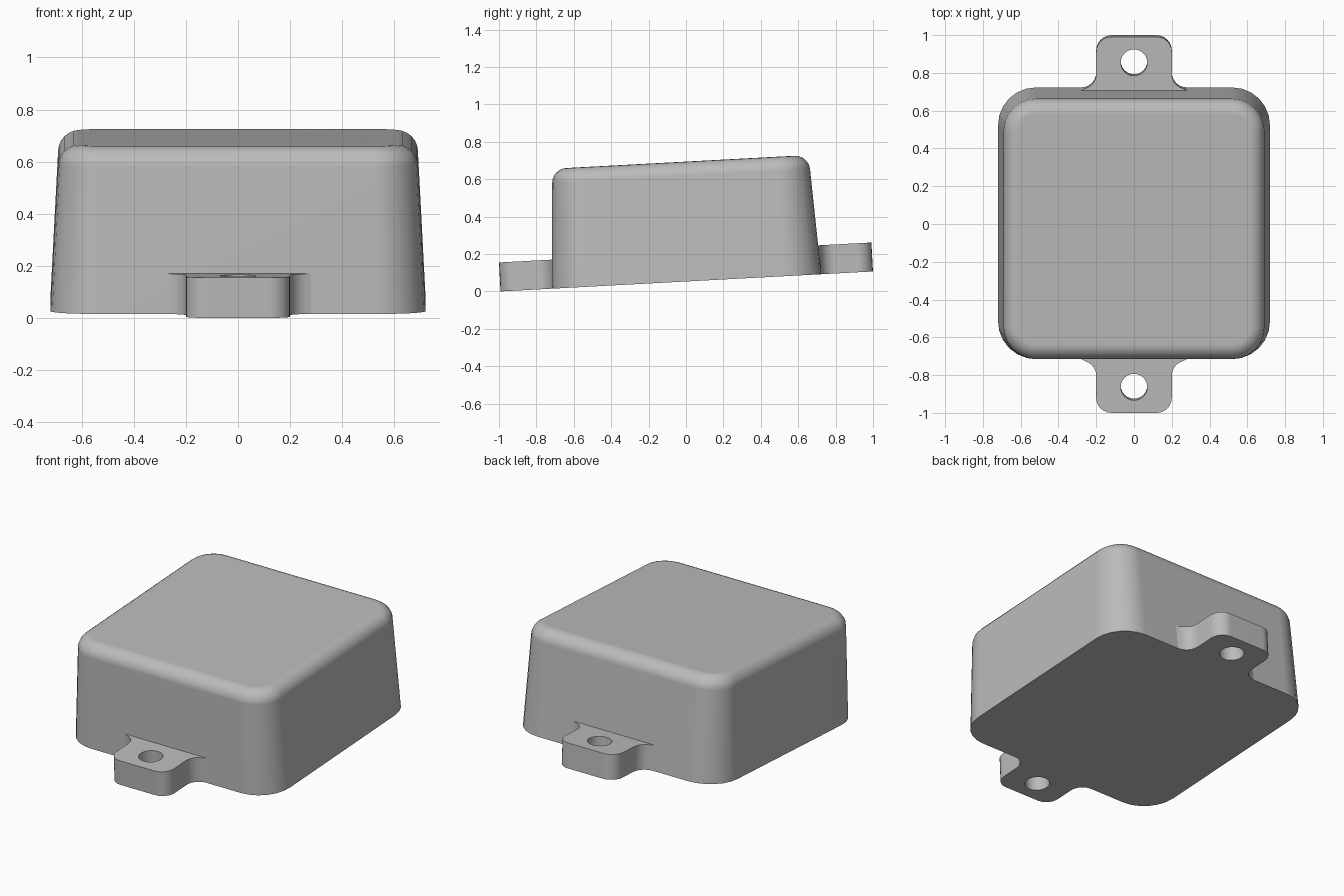
import bpy, bmesh
from math import radians, tan, sin, cos, pi
from mathutils import Matrix, Vector

cube = bpy.data.objects.get("Cube")
if cube:
    bpy.data.objects.remove(cube, do_unlink=True)

# Main dimensions, measured square to the sloping base
HALF, CORNER, HEIGHT, FILLET = 0.72, 0.2, 0.64, 0.08
DRAFT, TILT = radians(3), radians(3.07)
REACH, TAB_HALF, TAB_HEIGHT, TAB_ROUND = 0.997, 0.2, 0.155, 0.08
HOLE_Y, HOLE_RADIUS = 0.86, 0.07
tilt = Matrix.Translation((0, 0.004, REACH * sin(TILT))) @ Matrix.Rotation(TILT, 4, "X")

grey = bpy.data.materials.new("plain grey")
grey.use_nodes = True
grey.diffuse_color = (0.5, 0.5, 0.5, 1)
grey.node_tree.nodes["Principled BSDF"].inputs["Base Color"].default_value = (0.5, 0.5, 0.5, 1)


def arc(cx, cy, r, start, end, steps=6):
    angles = [radians(start + (end - start) * i / steps) for i in range(steps + 1)]
    return [(cx + r * cos(a), cy + r * sin(a)) for a in angles]


def finish(bm, name, matrix):
    bmesh.ops.recalc_face_normals(bm, faces=bm.faces)
    bm.transform(matrix)
    bmesh.ops.recalc_face_normals(bm, faces=bm.faces)
    mesh = bpy.data.meshes.new(name)
    bm.to_mesh(mesh)
    bm.free()
    mesh.materials.append(grey)
    obj = bpy.data.objects.new(name, mesh)
    bpy.context.collection.objects.link(obj)
    bpy.ops.object.select_all(action="DESELECT")
    obj.select_set(True)
    bpy.context.view_layer.objects.active = obj
    bpy.ops.object.shade_smooth_by_angle(angle=radians(30))
    normals = obj.modifiers.new("flat face normals", "WEIGHTED_NORMAL")
    normals.keep_sharp = True
    return obj


# Housing: rounded square rings following a drafted wall and a top fillet
def rounded_square(bm, inset, z):
    c, r = HALF - CORNER, CORNER - inset
    points = []
    for i, (sx, sy) in enumerate([(1, 1), (-1, 1), (-1, -1), (1, -1)]):
        points += arc(c * sx, c * sy, r, 90 * i, 90 * i + 90)
    return [bm.verts.new((x, y, z)) for x, y in points]


bm = bmesh.new()
base_z = HEIGHT - FILLET
centre = tan(DRAFT) * (base_z + FILLET * sin(DRAFT)) + FILLET * cos(DRAFT)
profile = [(0, 0)]
for i in range(7):
    a = DRAFT + (pi / 2 - DRAFT) * i / 6
    profile.append((centre - FILLET * cos(a), base_z + FILLET * sin(a)))
rings = [rounded_square(bm, inset, z) for inset, z in profile]
for low, high in zip(rings, rings[1:]):
    for i in range(len(low)):
        j = (i + 1) % len(low)
        bm.faces.new((low[i], low[j], high[j], high[i]))
bm.faces.new(rings[0][::-1])
bm.faces.new(rings[-1])
finish(bm, "housing", tilt)


# Mounting tabs: flared plate with a round screw hole
def mounting_tab(name, turn):
    bm = bmesh.new()
    r = TAB_ROUND
    right = arc(TAB_HALF + r, HALF - 0 + r, r, 270, 180)
    right += arc(TAB_HALF - r, REACH - r, r, 0, 90)
    outline = right + [(-x, y) for x, y in reversed(right)]
    hole = arc(0, HOLE_Y, HOLE_RADIUS, 0, 360, 24)[:-1]
    edges = []
    for loop in (outline, hole):
        verts = [bm.verts.new((x, y, 0)) for x, y in loop]
        edges += [bm.edges.new((verts[i - 1], verts[i])) for i in range(len(verts))]
    bmesh.ops.triangle_fill(bm, edges=edges, use_beauty=True, normal=Vector((0, 0, 1)))
    raised = bmesh.ops.extrude_face_region(bm, geom=bm.faces[:], use_keep_orig=True)
    for v in raised["geom"]:
        if isinstance(v, bmesh.types.BMVert):
            v.co.z = TAB_HEIGHT
            # Keep the inner edge against the drafted wall
            if v.co.y < HALF + 0.0001:
                v.co.y -= TAB_HEIGHT * tan(DRAFT)
    finish(bm, name, tilt @ Matrix.Rotation(turn, 4, "Z"))


mounting_tab("back_tab", 0)
mounting_tab("front_tab", pi)
